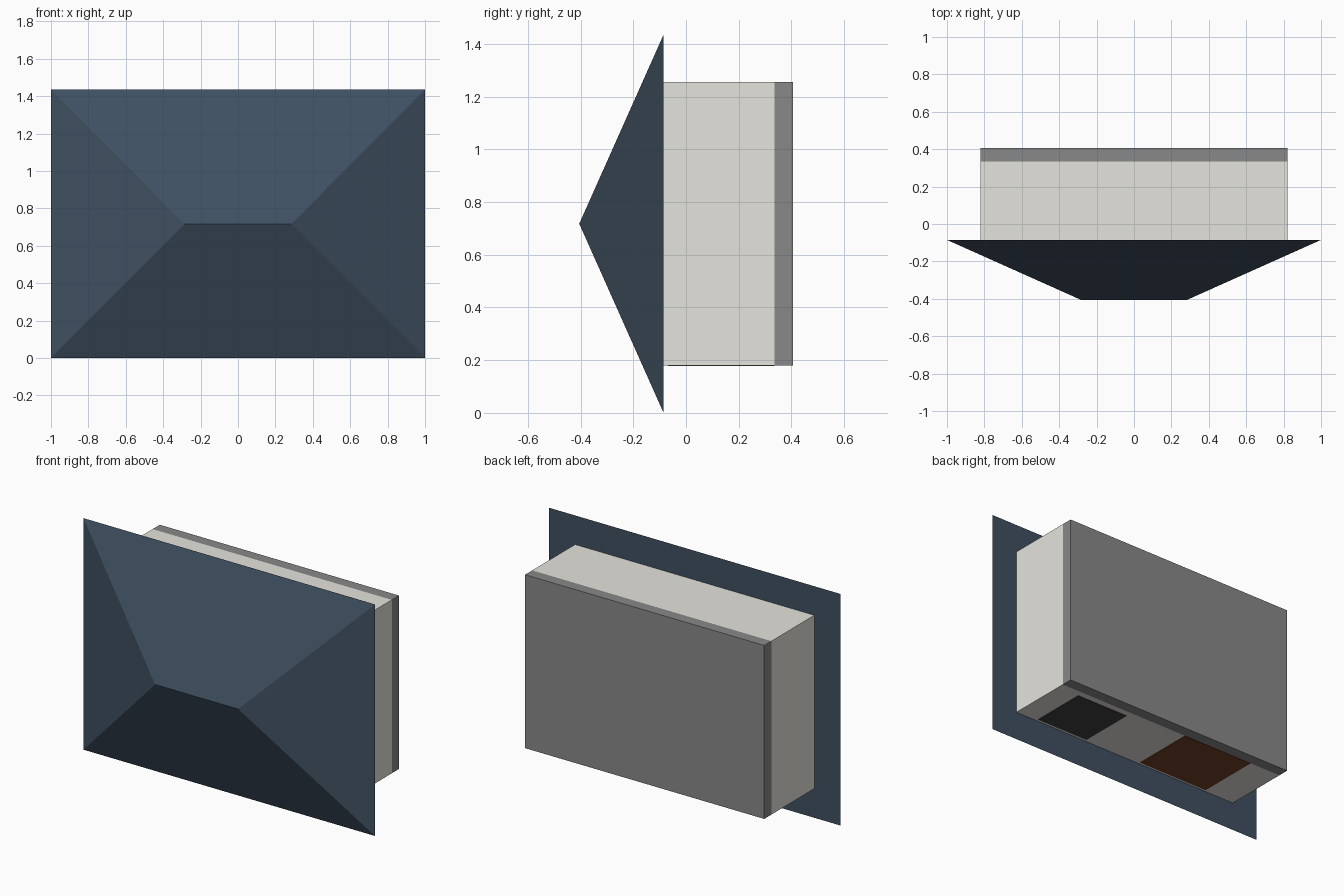
import bpy, bmesh

if "Cube" in bpy.data.objects:
    bpy.data.objects.remove(bpy.data.objects["Cube"])


def finish(name, bm, color):
    bmesh.ops.recalc_face_normals(bm, faces=bm.faces)
    mesh = bpy.data.meshes.new(name)
    bm.to_mesh(mesh)
    bm.free()
    obj = bpy.data.objects.new(name, mesh)
    bpy.context.collection.objects.link(obj)
    if color:
        mat = bpy.data.materials.new(name + "_color")
        mat.diffuse_color = (*color, 1)
        mat.use_nodes = True
        mat.node_tree.nodes["Principled BSDF"].inputs["Base Color"].default_value = mat.diffuse_color
        mesh.materials.append(mat)
    return obj


def box(name, x, y, z, color=None):
    bm = bmesh.new()
    bmesh.ops.create_cube(bm, size=1)
    for v in bm.verts:
        for i, (lo, hi) in enumerate((x, y, z)):
            v.co[i] = lo if v.co[i] < 0 else hi
    return finish(name, bm, color)


# The house lies tipped over: roof towards -y, foundation towards +y,
# entrance wall facing down.
WALL_X, WALL_Z = (-0.82, 0.82), (0.18, 1.255)
EAVES, RIDGE, BASE, BACK = -0.085, -0.405, 0.335, 0.405

# Walls and foundation slab
box("walls", WALL_X, (EAVES, BASE), WALL_Z, (0.78, 0.77, 0.72))
box("foundation", WALL_X, (BASE, BACK), WALL_Z, (0.25, 0.25, 0.25))

# Hip roof: flat eaves rectangle rising to a short ridge
bm = bmesh.new()
eaves = [bm.verts.new((x, EAVES, z))
         for x, z in ((-1, 0), (1, 0), (1, 1.435), (-1, 1.435))]
left, right = (bm.verts.new((x, RIDGE, 0.7175)) for x in (-0.285, 0.285))
a, b, c, d = eaves
for face in (eaves, (a, b, right, left), (b, c, right),
             (c, d, left, right), (d, a, left)):
    bm.faces.new(face)
finish("hip_roof", bm, (0.05, 0.08, 0.12))

# Thin door and window panels on the entrance wall
box("door", (-0.6, -0.105), (-0.068, BASE), (0.177, 0.182), (0.17, 0.05, 0.02))
box("window", (0.305, 0.67), (-0.066, 0.295), (0.177, 0.182), (0.05, 0.05, 0.05))
